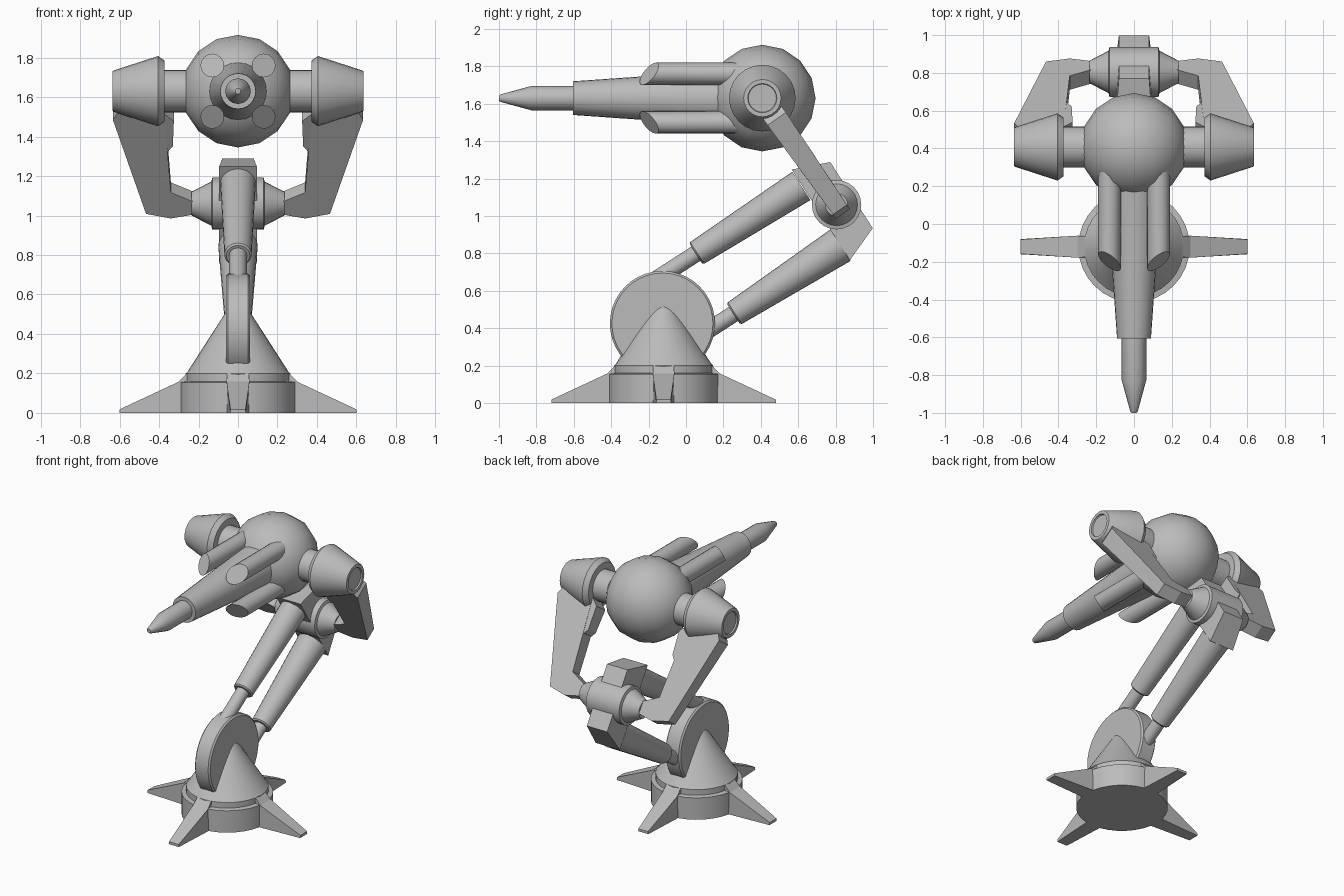
import bpy, bmesh, math
from mathutils import Matrix, Vector

old = bpy.data.objects.get("Cube")
if old:
    bpy.data.objects.remove(old, do_unlink=True)

GREY = (0.5, 0.5, 0.5, 1)
mat = bpy.data.materials.new("plain grey")
mat.use_nodes = True
mat.diffuse_color = GREY
mat.node_tree.nodes["Principled BSDF"].inputs["Base Color"].default_value = GREY

X, Y, Z = Vector((1, 0, 0)), Vector((0, 1, 0)), Vector((0, 0, 1))


def finish(name, bm, angle=35):
    bmesh.ops.recalc_face_normals(bm, faces=bm.faces)
    mesh = bpy.data.meshes.new(name)
    bm.to_mesh(mesh)
    bm.free()
    mesh.materials.append(mat)
    ob = bpy.data.objects.new(name, mesh)
    bpy.context.collection.objects.link(ob)
    bpy.ops.object.select_all(action='DESELECT')
    ob.select_set(True)
    bpy.context.view_layer.objects.active = ob
    bpy.ops.object.shade_smooth_by_angle(angle=math.radians(angle))
    return ob


def lathe(name, origin, axis, profile, segments=24):
    """Closed turned solid; profile holds (distance along axis, radius)."""
    bm = bmesh.new()
    u = Y if abs(axis.x) > 0.9 else X
    v = axis.cross(u)
    rings = []
    for t, r in profile:
        ring = []
        for i in range(segments):
            a = math.tau * i / segments
            ring.append(bm.verts.new(origin + axis * t
                                     + (u * math.cos(a) + v * math.sin(a)) * r))
        rings.append(ring)
    for lo, hi in zip(rings, rings[1:]):
        for i in range(segments):
            j = (i + 1) % segments
            bm.faces.new((lo[i], lo[j], hi[j], hi[i]))
    bm.faces.new(rings[0])
    bm.faces.new(rings[-1])
    return finish(name, bm)


def prism(name, origin, a_dir, b_dir, points):
    """Extruded outline; points hold (a, b, half thickness)."""
    bm = bmesh.new()
    n = a_dir.cross(b_dir)
    sides = [[bm.verts.new(origin + a_dir * a + b_dir * b + n * h * s)
              for a, b, h in points] for s in (1, -1)]
    for side in sides:
        bm.faces.new(side)
    for i in range(len(points)):
        j = (i + 1) % len(points)
        bm.faces.new((sides[0][i], sides[0][j], sides[1][j], sides[1][i]))
    finish(name, bm, 20)


# Base with cone and four feet
base = Vector((0, -.12, 0))
lathe("base", base, Z, [(0, .295), (.155, .295), (.16, .265), (.2, .265), (.21, .255),
                        (.6, .004)], 32)
for i in range(4):
    a = math.tau * i / 4
    radial = Vector((math.cos(a), math.sin(a), 0))
    prism(f"foot_{i + 1}", base, radial, Z,
          [(.2, 0, .06), (.6, 0, .04), (.6, .018, .038), (.3, .158, .058),
           (.26, .2, .055), (.2, .2, .055)])

# Upright wheel
lathe("wheel", Vector((0, -.126, .425)), X,
      [(-.06, .27), (-.05, .281), (.05, .281), (.06, .27)], 40)

# Twin telescopic arms
along = Vector((0, .84, .54)).normalized()
across = Vector((0, -along.z, along.y))
for label, y, z, length, wide in (("upper", .053, .798, .67, .09),
                                  ("lower", .254, .476, .68, .1)):
    start = Vector((0, y, z))
    lathe(label + "_arm", start, along, [(0, .06), (.008, .069), (length, wide)])
    lathe(label + "_rod", start, along, [(-.3, .045), (.05, .045)], 16)

# Elbow: end plate, barrel and tapered ends
elbow = Vector((0, .805, 1.06))
prism("elbow_plate", elbow, along, across,
      [(-.1, -.288, .095), (.095, -.21, .08), (.095, .21, .08), (-.1, .288, .095)])
lathe("elbow_barrel", elbow, X,
      [(-.235, .06), (-.135, .112), (-.13, .132), (.13, .132), (.135, .112), (.235, .06)])

# Head
head = Vector((0, .408, 1.63))
bm = bmesh.new()
bmesh.ops.create_uvsphere(bm, u_segments=16, v_segments=8, radius=.285,
                          matrix=Matrix.Translation(head) @ Matrix.Rotation(math.pi / 2, 4, 'Y'))
finish("head", bm, 60)
lathe("axle", head, X, [(-.4, .108), (.4, .108)])

# Shoulder drums and fork arms
up = (head - elbow).normalized()
for label, s in (("left", 1), ("right", -1)):
    side = X * s
    lathe(label + "_drum", head, side,
          [(.372, .155), (.405, .178), (.63, .105), (.636, .1), (.636, .078), (.626, .075)])
    prism(label + "_fork", elbow, side, up,
          [(.22, -.035, .045), (.34, -.06, .045), (.466, -.032, .045), (.634, .56, .06),
           (.6, .62, .06), (.375, .62, .06), (.34, .1, .045), (.22, .04, .045)])
    prism(label + "_fork_rib", elbow, side, up,
          [(.352, .36, .05), (.4, .36, .05), (.4, .62, .06), (.325, .55, .06), (.33, .39, .05)])

# Gun barrel and nozzle
lathe("barrel", head, -Y, [(.15, .157), (.23, .145), (1.013, .09)])
lathe("nozzle", head, -Y, [(.9, .065), (1.235, .065), (1.4, .02), (1.408, .014)], 16)

# Four side tubes with slanted front ends
for high, sz in (("upper", 1), ("lower", -1)):
    for label, sx in (("left", 1), ("right", -1)):
        tube = lathe(f"{high}_{label}_tube", head + Vector((sx * .13, 0, sz * .13)), -Y,
                     [(.1, .06), (.605, .06)], 16)
        for v in tube.data.vertices:
            if v.co.y < 0:
                out = (sx * v.co.x + sz * (v.co.z - head.z) - .26) / math.sqrt(2)
                v.co.y += out * .85
